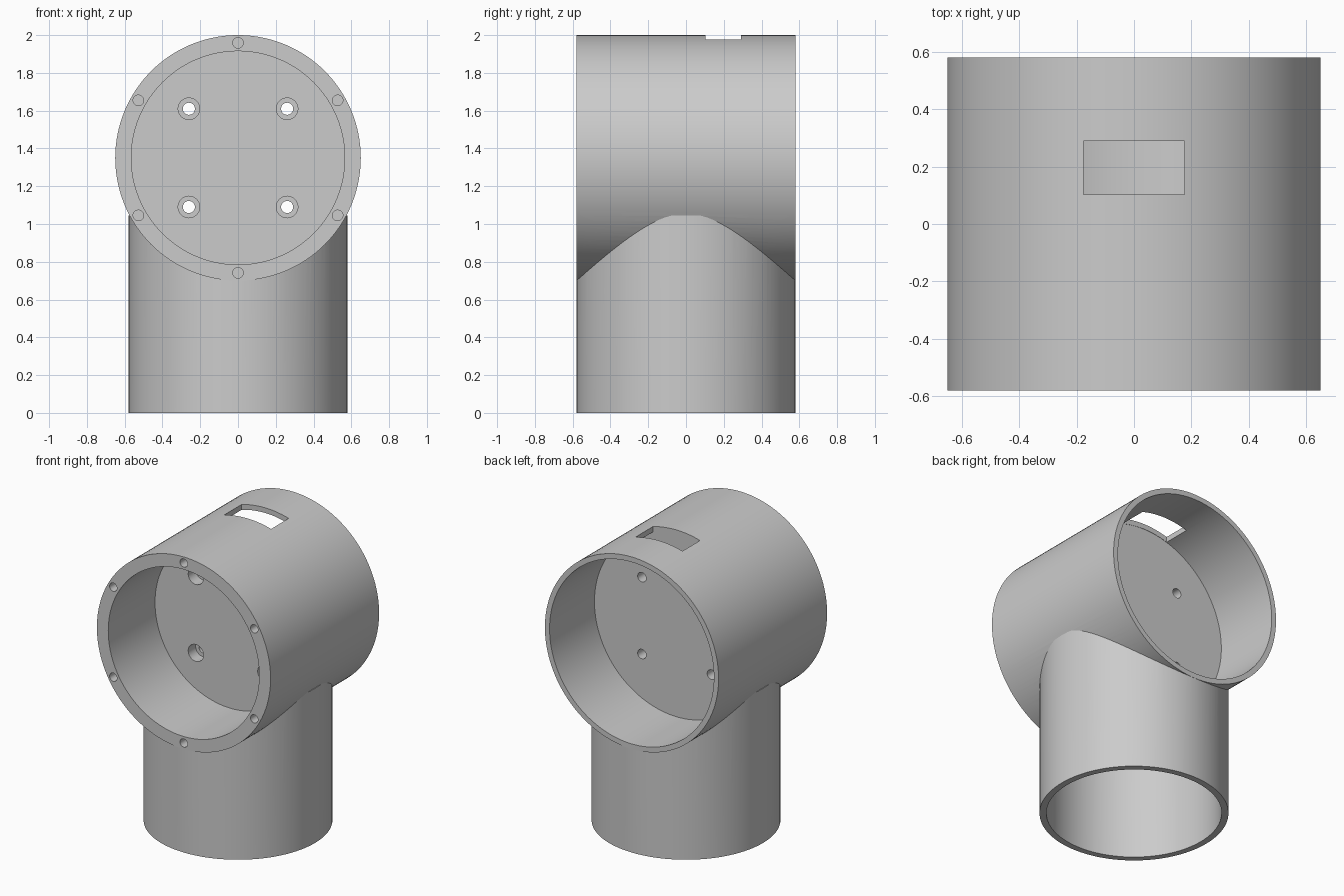
import bpy
import math
from mathutils import Matrix

cube = bpy.data.objects.get("Cube")
if cube:
    bpy.data.objects.remove(cube, do_unlink=True)

AXIS_Z = 1.35      # height of the horizontal housing axis
HALF = 0.58        # half length of the housing

grey = bpy.data.materials.new("plain_grey")
grey.use_nodes = True
colour = (0.6, 0.6, 0.6, 1)
grey.diffuse_color = colour
grey.node_tree.nodes["Principled BSDF"].inputs["Base Color"].default_value = colour


def upright(name, r, z0, z1, sides=128):
    """Cylinder along z."""
    bpy.ops.mesh.primitive_cylinder_add(vertices=sides, radius=r, depth=z1 - z0,
                                        location=(0, 0, (z0 + z1) / 2))
    ob = bpy.context.object
    ob.name = name
    return ob


def lengthwise(name, r, y0, y1, x=0, z=AXIS_Z, sides=128):
    """Cylinder along y."""
    bpy.ops.mesh.primitive_cylinder_add(vertices=sides, radius=r, depth=y1 - y0)
    ob = bpy.context.object
    ob.name = name
    ob.data.transform(Matrix.Rotation(math.pi / 2, 4, "X"))
    ob.location = (x, (y0 + y1) / 2, z)
    return ob


def combine(target, tool, operation="DIFFERENCE"):
    """Apply a boolean to the target and discard the tool."""
    tool.hide_render = True
    mod = target.modifiers.new("boolean", "BOOLEAN")
    mod.operation = operation
    mod.solver = "EXACT"
    mod.object = tool
    bpy.context.view_layer.update()
    graph = bpy.context.evaluated_depsgraph_get()
    mesh = bpy.data.meshes.new_from_object(target.evaluated_get(graph))
    target.modifiers.clear()
    target.data = mesh
    bpy.data.objects.remove(tool, do_unlink=True)


# Upright socket tube, joined under the solid housing
socket = upright("socket_tube", 0.579, 0, 1.045)
combine(socket, upright("socket_bore", 0.537, -0.1, 1.2))
body = lengthwise("pipe_housing", 0.65, -HALF, HALF)
combine(body, socket, "UNION")

# Front and back bores leave a dividing wall
combine(body, lengthwise("front_bore", 0.565, -0.7, -0.08))
combine(body, lengthwise("back_bore", 0.615, 0.1, 0.7))

# Slot in the top, beside the dividing wall
bpy.ops.mesh.primitive_cube_add(size=1, location=(0, 0.196, 1.95))
slot = bpy.context.object
slot.name = "slot_cutter"
slot.scale = (0.352, 0.188, 0.3)
combine(body, slot)

# Counterbored holes through the dividing wall
for sx in (-1, 1):
    for sz in (-1, 1):
        x, z = sx * 0.26, AXIS_Z + sz * 0.26
        combine(body, lengthwise("counterbore", 0.057, -0.2, 0.0, x, z, 32))
        combine(body, lengthwise("through_hole", 0.032, -0.2, 0.2, x, z, 32))

# Blind screw holes around the front rim
for k in range(6):
    a = math.radians(90 + 60 * k)
    combine(body, lengthwise("screw_hole", 0.028, -0.7, -0.43, 0.609 * math.cos(a),
                             AXIS_Z + 0.609 * math.sin(a), 24))

# One colour and smooth curved walls with crisp edges
body.data.materials.clear()
body.data.materials.append(grey)
for face in body.data.polygons:
    face.material_index = 0
bpy.ops.object.select_all(action="DESELECT")
body.select_set(True)
bpy.context.view_layer.objects.active = body
bpy.ops.object.shade_smooth_by_angle(angle=math.radians(20))
